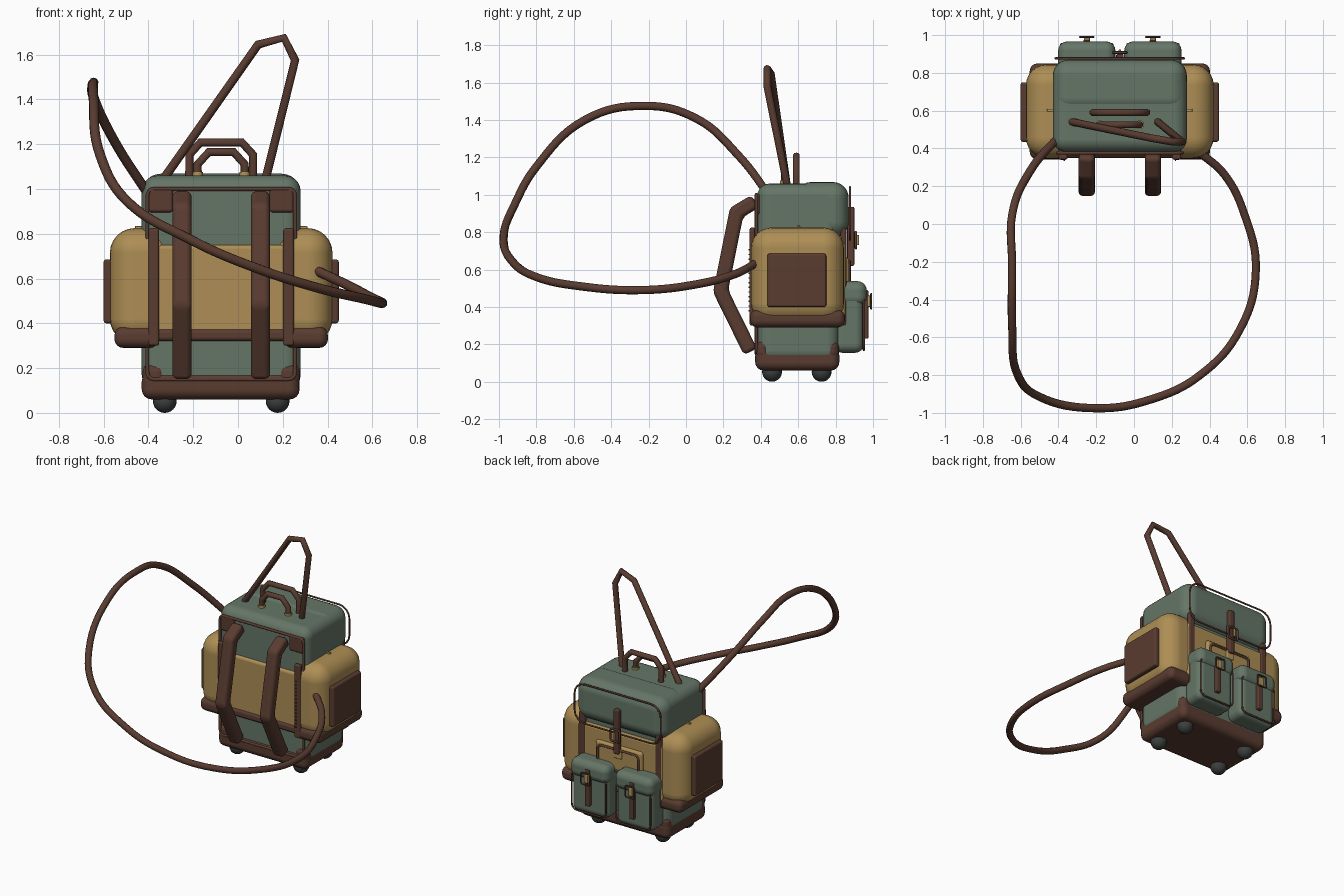
import bpy, bmesh, math
from mathutils import Vector

if "Cube" in bpy.data.objects:
    bpy.data.objects.remove(bpy.data.objects["Cube"])

CX = -0.075  # centre line of the pack


def material(name, col):
    m = bpy.data.materials.new(name)
    m.diffuse_color = (*col, 1)
    m.use_nodes = True
    m.node_tree.nodes["Principled BSDF"].inputs["Base Color"].default_value = m.diffuse_color
    return m


GREEN = material("green_canvas", (0.13, 0.18, 0.135))
TAN = material("tan_canvas", (0.42, 0.27, 0.09))
BROWN = material("brown_leather", (0.10, 0.045, 0.03))
BRASS = material("brass", (0.45, 0.30, 0.10))
BLACK = material("dark_rubber", (0.045, 0.05, 0.05))


def finish(name, bm, mat, bevel=0.0, seg=4):
    me = bpy.data.meshes.new(name)
    bmesh.ops.recalc_face_normals(bm, faces=bm.faces)
    bm.to_mesh(me)
    bm.free()
    me.materials.append(mat)
    ob = bpy.data.objects.new(name, me)
    bpy.context.collection.objects.link(ob)
    if bevel:
        for p in me.polygons:
            p.use_smooth = True
        b = ob.modifiers.new("bevel", 'BEVEL')
        b.width, b.segments, b.harden_normals = bevel, seg, True
        b.limit_method = 'ANGLE'
    return ob


def box(name, x, y, z, mat, bevel=0.01, seg=4):
    """Rounded box from three (min, max) ranges."""
    bm = bmesh.new()
    bmesh.ops.create_cube(bm, size=1)
    for v in bm.verts:
        for i, r in enumerate((x, y, z)):
            v.co[i] = sum(r) / 2 + v.co[i] * (r[1] - r[0])
    return finish(name, bm, mat, bevel, seg)


def tube(name, pts, r, mat=BROWN, closed=False, smooth=False):
    cu = bpy.data.curves.new(name, 'CURVE')
    cu.dimensions = '3D'
    cu.bevel_depth, cu.bevel_resolution, cu.use_fill_caps = r, 3, True
    cu.resolution_u = 8
    s = cu.splines.new('BEZIER' if smooth else 'POLY')
    if smooth:
        s.bezier_points.add(len(pts) - 1)
        for p, c in zip(s.bezier_points, pts):
            p.co = c
            p.handle_left_type = p.handle_right_type = 'AUTO'
    else:
        s.points.add(len(pts) - 1)
        for p, c in zip(s.points, pts):
            p.co = (*c, 1)
    s.use_cyclic_u = closed
    cu.materials.append(mat)
    ob = bpy.data.objects.new(name, cu)
    bpy.context.collection.objects.link(ob)
    return ob


def piping(name, x, z, y, rad, r=0.006, mat=BROWN):
    """Closed rounded rectangle in the xz plane."""
    pts = []
    corners = ((x[1], z[1], -1, -1), (x[0], z[1], 1, -1), (x[0], z[0], 1, 1), (x[1], z[0], -1, 1))
    for q, (px, pz, sx, sz) in enumerate(corners):
        for k in range(5):
            a = math.pi / 2 * (q + k / 4)
            pts.append((px + sx * rad + rad * math.cos(a), y, pz + sz * rad + rad * math.sin(a)))
    return tube(name, pts, r, mat, True)


def span(c, half):
    return (c - half, c + half)


def side(s, a, b):
    """x range between offsets a and b from the centre line, on side s."""
    return tuple(sorted((CX + s * a, CX + s * b)))


# Main bag, lid and base
box("main_body", (-0.43, 0.28), (0.38, 0.82), (0.10, 1.06), GREEN, 0.07, 5)
box("lid", (-0.43, 0.28), (0.585, 0.87), (0.77, 1.068), GREEN, 0.085, 6)
box("base", (-0.43, 0.275), (0.37, 0.82), (0.06, 0.185), BROWN, 0.045)
box("tan_wrap", (-0.41, 0.26), (0.362, 0.852), (0.34, 0.75), TAN, 0.02)
box("wrap_band", (-0.42, 0.27), (0.35, 0.848), (0.32, 0.375), BROWN, 0.02)
piping("lid_piping", (-0.415, 0.265), (0.76, 1.04), 0.877, 0.08)
piping("front_piping", (-0.405, 0.255), (0.15, 1.0), 0.376, 0.03, 0.009)

for s, tag in ((-1, "left"), (1, "right")):
    # Side pockets with leather tray and panel
    box(f"side_pocket_{tag}", side(s, 0.22, 0.497), (0.348, 0.845), (0.31, 0.825), TAN, 0.11, 6)
    box(f"side_pocket_tray_{tag}", side(s, 0.28, 0.477), (0.342, 0.85), (0.29, 0.385), BROWN, 0.04)
    box(f"side_panel_{tag}", side(s, 0.47, 0.525), (0.435, 0.75), (0.40, 0.685), BROWN, 0.012)
    box(f"side_tab_{tag}", side(s, 0.345, 0.385), (0.595, 0.61), (0.80, 0.835), BRASS, 0.004, 2)
    # Vertical leather strips, front and back, with stitching
    for y, f in ((0.355, "front"), (0.842, "back")):
        box(f"edge_strip_{f}_{tag}", side(s, 0.277, 0.325), span(y, 0.015), (0.30, 0.825), BROWN, 0.012)
    bm = bmesh.new()
    for k in range(14):
        r = bmesh.ops.create_cube(bm, size=0.007)
        bmesh.ops.translate(bm, verts=r["verts"], vec=(CX + s * 0.295, 0.337, 0.38 + k * 0.025))
    finish(f"stitching_{tag}", bm, BROWN)
    # Leather corner patches
    box(f"top_corner_patch_{tag}", side(s, 0.215, 0.325), (0.367, 0.43), (0.895, 1.005), BROWN, 0.015)
    for y in ((0.372, 0.45), (0.74, 0.818)):
        box(f"base_corner_{tag}", side(s, 0.25, 0.352), y, (0.12, 0.22), BROWN, 0.04)
    # Ball wheels
    for y in (0.46, 0.725):
        bm = bmesh.new()
        bmesh.ops.create_uvsphere(bm, u_segments=20, v_segments=12, radius=0.053)
        bmesh.ops.translate(bm, verts=bm.verts, vec=(CX + s * 0.252, y, 0.053))
        for fc in bm.faces:
            fc.smooth = True
        finish(f"wheel_{tag}", bm, BLACK)
    # Padded shoulder straps: a ribbon thickened and rounded
    bm = bmesh.new()
    x0, x1 = span(CX + s * 0.175, 0.043)
    rows = [(bm.verts.new((x0, y, z)), bm.verts.new((x1, y, z)))
            for y, z in ((0.37, 0.965), (0.27, 0.905), (0.185, 0.485), (0.345, 0.16))]
    for a, b in zip(rows, rows[1:]):
        bm.faces.new((a[0], a[1], b[1], b[0]))
    ob = finish(f"shoulder_strap_{tag}", bm, BROWN, 0.025)
    sol = ob.modifiers.new("thickness", 'SOLIDIFY')
    sol.thickness, sol.offset, sol.use_even_offset = 0.078, 0, True
    ob.modifiers.move(1, 0)
    # Rear pockets
    px = CX + s * 0.175
    box(f"rear_pocket_{tag}", span(px, 0.145), (0.79, 0.95), (0.155, 0.50), GREEN, 0.045)
    box(f"rear_pocket_flap_{tag}", span(px, 0.152), (0.80, 0.967), (0.405, 0.538), GREEN, 0.05)
    piping(f"rear_pocket_piping_{tag}", span(px, 0.135), (0.17, 0.45), 0.951, 0.04)
    box(f"rear_pocket_strap_{tag}", span(px, 0.018), (0.945, 0.975), (0.23, 0.49), BROWN, 0.006, 2)
    box(f"rear_pocket_buckle_{tag}", span(px, 0.016), (0.965, 0.99), (0.40, 0.46), BRASS, 0.006, 2)
    piping(f"rear_pocket_buckle_frame_{tag}", span(px, 0.036), (0.39, 0.47), 0.99, 0.012, 0.005)

# Padded rear panel, lid strap and buckle
box("rear_panel", (-0.26, 0.11), (0.83, 0.872), (0.47, 0.665), TAN, 0.02)
piping("rear_panel_piping", (-0.235, 0.085), (0.49, 0.64), 0.873, 0.03, 0.008)
box("lid_strap", span(CX, 0.02), (0.862, 0.90), (0.62, 0.935), BROWN, 0.007, 2)
box("lid_strap_clip", span(CX, 0.03), (0.85, 0.882), (0.58, 0.65), BRASS, 0.008, 2)
piping("lid_buckle", span(CX, 0.036), (0.715, 0.80), 0.908, 0.015, 0.007)
tube("lid_buckle_pin", [(CX, 0.918, 0.73), (CX, 0.918, 0.785)], 0.007, BRASS)

# Double carrying handle on top
for name, y, w, h, r in (("outer_handle", 0.59, 0.142, 1.208, 0.019), ("inner_handle", 0.525, 0.105, 1.165, 0.019)):
    pts = [(CX - w, y, 1.04), (CX - w, y, h - 0.055), (CX - w + 0.05, y, h)]
    pts += [(2 * CX - p[0], p[1], p[2]) for p in reversed(pts)]
    tube(name, pts, r)
for s in (-1, 1):
    tube("handle_ferrule", [(CX + s * 0.105, 0.525, 1.05), (CX + s * 0.105, 0.525, 1.075)], 0.024, BRASS)

# Raised carrying strap
tube("tall_strap", [(-0.35, 0.545, 1.02), (0.09, 0.455, 1.645), (0.205, 0.435, 1.675),
                    (0.255, 0.435, 1.575), (0.12, 0.545, 1.03)], 0.02)

# Long loose loop strap
tube("long_loop_strap", [(-0.39, 0.47, 0.96), (-0.55, 0.28, 1.21), (-0.645, 0.05, 1.41),
                         (-0.645, -0.22, 1.475), (-0.645, -0.54, 1.40), (-0.615, -0.80, 1.15),
                         (-0.50, -0.915, 0.95), (-0.205, -0.975, 0.77), (0.085, -0.93, 0.645),
                         (0.35, -0.80, 0.56), (0.56, -0.56, 0.51), (0.645, -0.245, 0.49),
                         (0.585, 0.05, 0.52), (0.48, 0.26, 0.575), (0.34, 0.385, 0.64)], 0.022, smooth=True)
